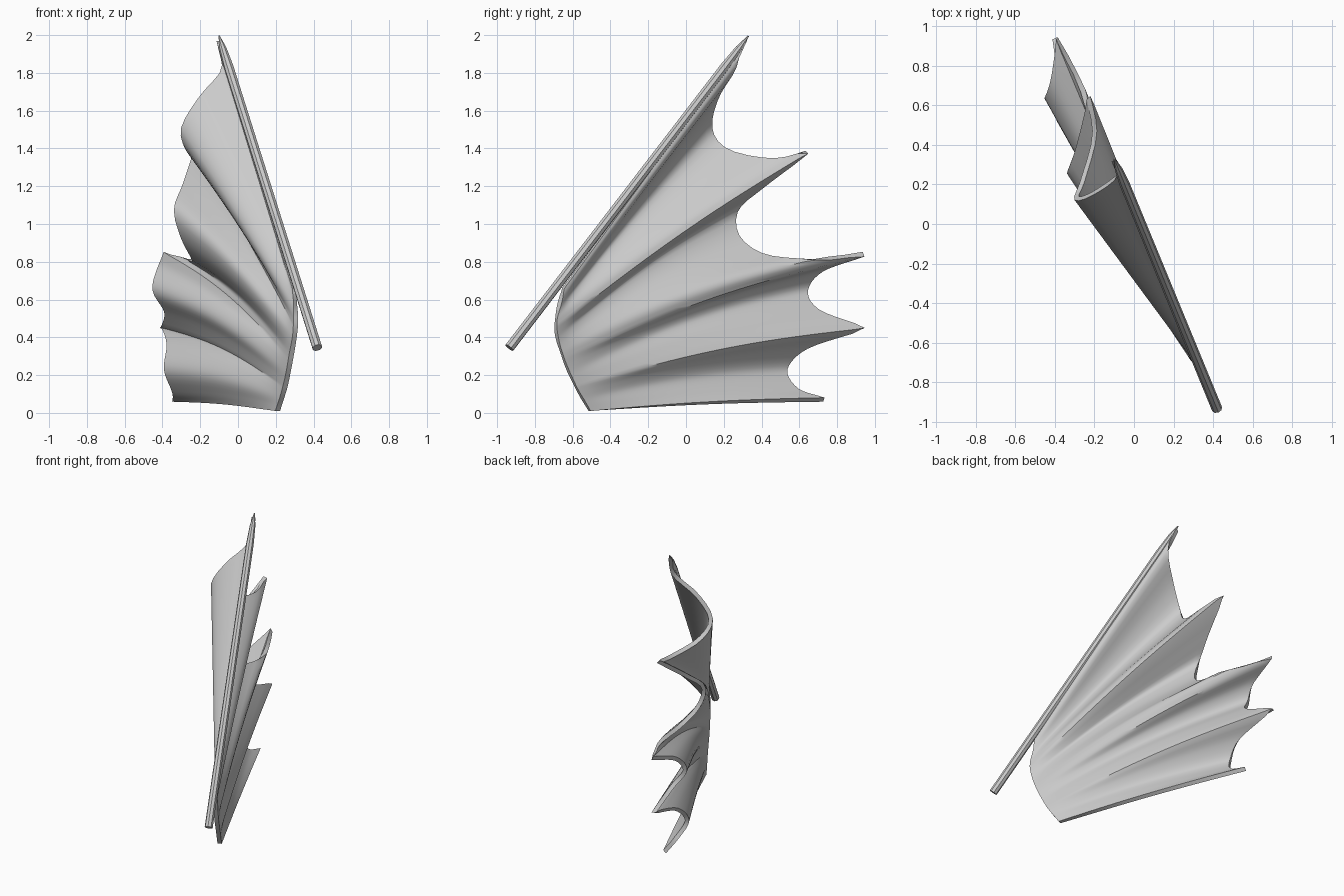
import bpy, math
from mathutils import Vector

cube = bpy.data.objects.get("Cube")
if cube:
    bpy.data.objects.remove(cube, do_unlink=True)

grey = bpy.data.materials.new("light_grey")
grey.use_nodes = True
grey.diffuse_color = (0.6, 0.6, 0.6, 1)
grey.node_tree.nodes["Principled BSDF"].inputs["Base Color"].default_value = (0.6, 0.6, 0.6, 1)


def spline(points, u):
    """Catmull-Rom point at u in 0..1 through all points."""
    p = [Vector(q) for q in points]
    p = [2 * p[0] - p[1]] + p + [2 * p[-1] - p[-2]]
    x = u * (len(points) - 1)
    i = min(int(x), len(points) - 2)
    f = x - i
    a, b, c, d = p[i:i + 4]
    return 0.5 * (2 * b + (c - a) * f + (2 * a - 5 * b + 4 * c - d) * f ** 2
                  + (3 * b - a - 3 * c + d) * f ** 3)


def finish(obj):
    obj.data.materials.append(grey)
    bpy.ops.object.select_all(action='DESELECT')
    obj.select_set(True)
    bpy.context.view_layer.objects.active = obj


# Membrane outline: curved root edge, then spine tips with scallops between
root = [(.30, -.65, .66), (.305, -.69, .46), (.28, -.65, .29), (.25, -.585, .14), (.21, -.51, .01)]
tips = [(-.10, .32, 1.97), (-.23, .64, 1.38), (-.39, .94, .84), (-.40, .94, .45), (-.34, .73, .07)]
scallops = [
    [(-.08, .25, 1.82), (-.20, .16, 1.67), (-.29, .13, 1.51), (-.26, .22, 1.39), (-.20, .45, 1.34)],
    [(-.29, .40, 1.20), (-.33, .27, 1.08), (-.29, .28, .93), (-.24, .42, .83), (-.25, .65, .81)],
    [(-.42, .72, .76), (-.44, .64, .65), (-.38, .70, .54)],
    [(-.37, .64, .35), (-.38, .53, .23), (-.34, .59, .12)],
]
PER_PANEL, ALONG = 20, 28
columns = PER_PANEL * len(scallops) + 1
verts, faces = [], []
for c in range(columns):
    panel = min(c // PER_PANEL, len(scallops) - 1)
    f = c / PER_PANEL - panel
    s = c / (columns - 1)
    start = spline(root, s)
    end = spline([tips[panel]] + scallops[panel] + [tips[panel + 1]], f)
    arch = 0.05 * math.sin(math.pi * s) + 0.012 * s
    for r in range(ALONG + 1):
        t = r / ALONG
        p = start.lerp(end, t)
        p.z += arch * math.sin(math.pi * t)
        verts.append(p)
row = ALONG + 1
for c in range(columns - 1):
    for r in range(ALONG):
        k = c * row + r
        faces.append((k, k + 1, k + row + 1, k + row))
mesh = bpy.data.meshes.new("membrane")
mesh.from_pydata(verts, [], faces)
membrane = bpy.data.objects.new("membrane", mesh)
bpy.context.collection.objects.link(membrane)
finish(membrane)
solid = membrane.modifiers.new("thickness", 'SOLIDIFY')
solid.thickness = 0.028
solid.offset = 0
bpy.ops.object.modifier_apply(modifier=solid.name)
bpy.ops.object.shade_smooth_by_angle(angle=math.radians(40))

# Straight leading pole, tapering to a point at the top
low, high = Vector((.42, -.935, .345)), Vector((-.10, .33, 1.995))
curve = bpy.data.curves.new("leading_pole", 'CURVE')
curve.dimensions = '3D'
curve.bevel_depth = 0.027
curve.bevel_resolution = 2
curve.use_fill_caps = True
line = curve.splines.new('POLY')
stations = [(0, 1), (.9, .95), (.96, .7), (1, .15)]
line.points.add(len(stations) - 1)
for pt, (t, radius) in zip(line.points, stations):
    pt.co = (*low.lerp(high, t), 1)
    pt.radius = radius
pole = bpy.data.objects.new("leading_pole", curve)
bpy.context.collection.objects.link(pole)
finish(pole)
bpy.ops.object.convert(target='MESH')
bpy.ops.object.shade_smooth_by_angle(angle=math.radians(40))
